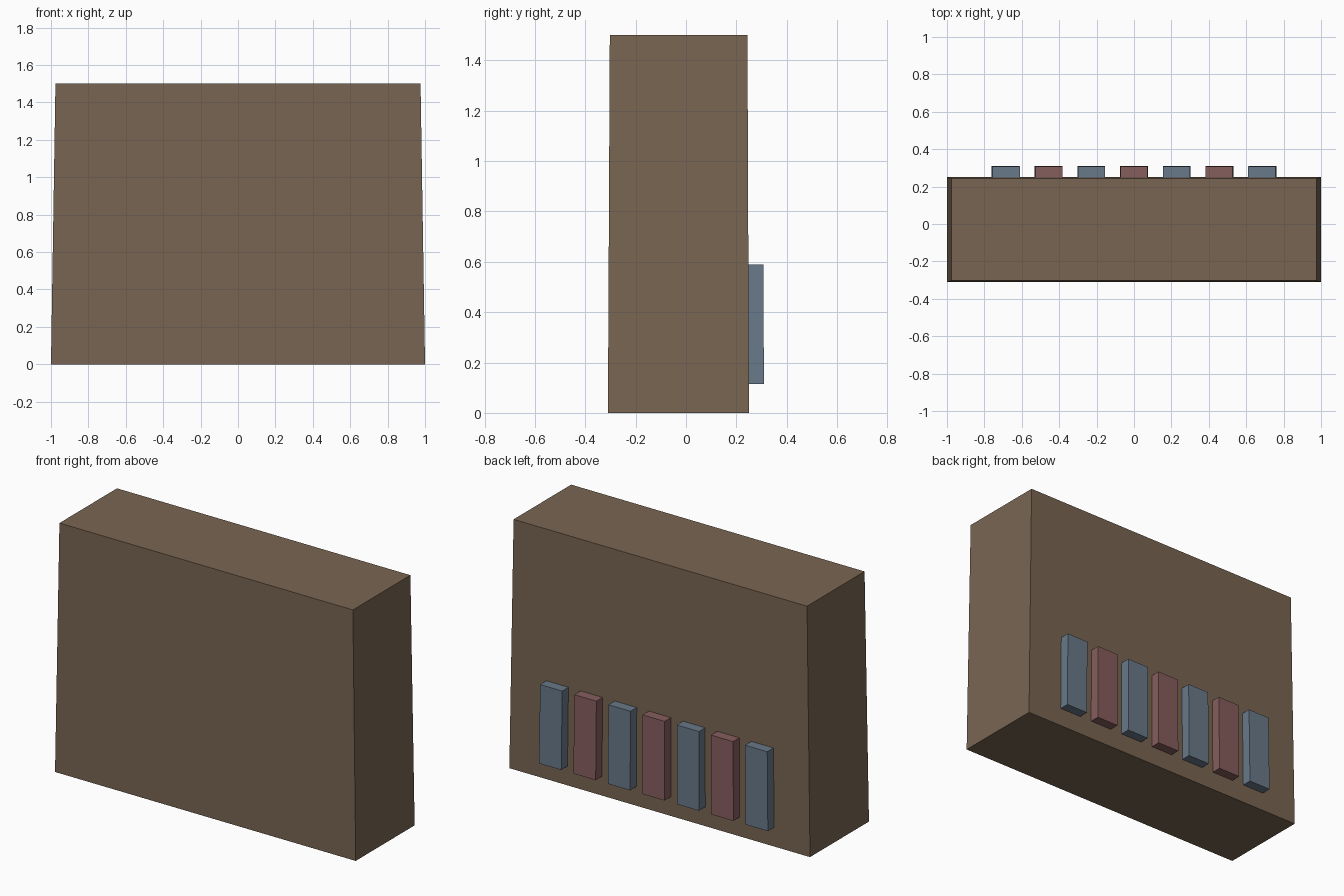
import bpy, bmesh

if "Cube" in bpy.data.objects:
    bpy.data.objects.remove(bpy.data.objects["Cube"])

def material(name, color):
    m = bpy.data.materials.new(name)
    m.diffuse_color = (*color, 1)
    m.use_nodes = True
    m.node_tree.nodes["Principled BSDF"].inputs["Base Color"].default_value = m.diffuse_color
    return m

BROWN = material("brown", (0.19, 0.13, 0.085))
BLUE = material("blue", (0.14, 0.19, 0.25))
RED = material("red", (0.24, 0.11, 0.11))

def tapered_box(name, x, y, z, mat):
    """Box between (min, max) limits, drawn in slightly towards the top."""
    bm = bmesh.new()
    bmesh.ops.create_cube(bm, size=1)
    for v in bm.verts:
        px, py, pz = (r[int(c > 0)] for r, c in zip((x, y, z), v.co))
        s = 1 - 0.016 * pz
        v.co = (px * s, py * s, pz)
    me = bpy.data.meshes.new(name)
    bm.to_mesh(me)
    bm.free()
    ob = bpy.data.objects.new(name, me)
    me.materials.append(mat)
    bpy.context.collection.objects.link(ob)
    return ob

# Main block
tapered_box("body", (-1, 1), (-0.31, 0.25), (0, 1.5), BROWN)

# Row of alternating panels on the back
for i in range(7):
    cx = (i - 3) * 0.2295
    tapered_box(f"panel_{i + 1}", (cx - 0.074, cx + 0.074), (0.24, 0.31),
                (0.115, 0.59), RED if i % 2 else BLUE)
